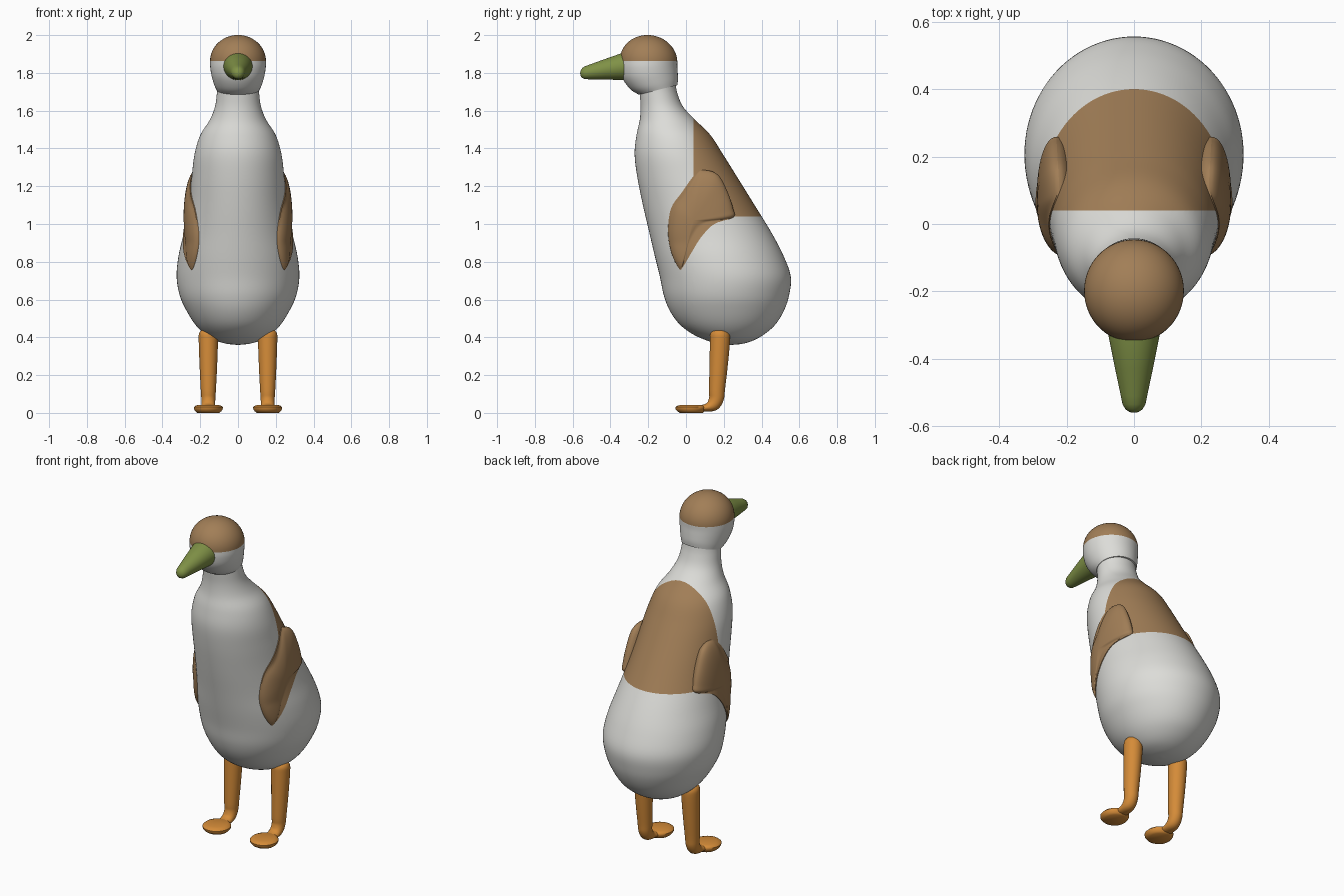
import bpy, bmesh, math

if "Cube" in bpy.data.objects:
    bpy.data.objects.remove(bpy.data.objects["Cube"])

def material(name, rgb):
    m = bpy.data.materials.new(name)
    m.diffuse_color = (*rgb, 1)
    m.use_nodes = True
    m.node_tree.nodes["Principled BSDF"].inputs["Base Color"].default_value = m.diffuse_color
    return m

WHITE = material("off_white", (0.72, 0.72, 0.69))
BROWN = material("brown", (0.36, 0.21, 0.095))
GREEN = material("olive_green", (0.215, 0.285, 0.062))
ORANGE = material("orange", (0.66, 0.26, 0.04))

def smooth_keys(keys, steps):
    """Catmull-Rom interpolation of a list of equal-length tuples."""
    out = []
    n = len(keys)
    for i in range(n - 1):
        a, b, c, d = (keys[max(i - 1, 0)], keys[i], keys[i + 1], keys[min(i + 2, n - 1)])
        for s in range(steps):
            t = s / steps
            out.append(tuple(
                0.5 * (2 * q + (r - p) * t + (2 * p - 5 * q + 4 * r - w) * t * t
                       + (3 * q - p - 3 * r + w) * t ** 3)
                for p, q, r, w in zip(a, b, c, d)))
    out.append(tuple(keys[-1]))
    return out

def skin(name, rings, mats, rule=None, cuts=()):
    """Bridge rings of points, cap both ends, colour faces by a rule."""
    bm = bmesh.new()
    vs = [[bm.verts.new(p) for p in ring] for ring in rings]
    n = len(vs[0])
    for a, b in zip(vs, vs[1:]):
        for i in range(n):
            j = (i + 1) % n
            bm.faces.new((a[i], a[j], b[j], b[i]))
    bm.faces.new(vs[0])
    bm.faces.new(vs[-1])
    for co, no in cuts:
        bmesh.ops.bisect_plane(bm, geom=bm.verts[:] + bm.edges[:] + bm.faces[:],
                               dist=1e-5, plane_co=co, plane_no=no)
    bmesh.ops.recalc_face_normals(bm, faces=bm.faces[:])
    for f in bm.faces:
        f.smooth = True
        if rule:
            f.material_index = 1 if rule(f.calc_center_median()) else 0
    for e in bm.edges:
        if len(e.link_faces) == 2 and e.calc_face_angle(0) > 0.8:
            e.smooth = False
    me = bpy.data.meshes.new(name)
    bm.to_mesh(me)
    bm.free()
    for m in mats:
        me.materials.append(m)
    ob = bpy.data.objects.new(name, me)
    bpy.context.collection.objects.link(ob)
    return ob

def oval(x, y, z, rx, ry, tilt=0.0, n=64):
    """Ellipse ring; tilt turns it about the x axis."""
    pts = []
    for i in range(n):
        a = 2 * math.pi * i / n
        v = ry * math.sin(a)
        pts.append((x + rx * math.cos(a), y + v * math.cos(tilt), z + v * math.sin(tilt)))
    return pts

# Body: (z, front y, back y, half width)
BODY = smooth_keys([
    (.36, .23, .24, .005), (.366, .17, .30, .06), (.385, .105, .36, .125),
    (.42, .03, .42, .18), (.47, -.035, .475, .228), (.54, -.085, .518, .272),
    (.62, -.117, .545, .308), (.72, -.138, .555, .325), (.83, -.165, .517, .315),
    (.95, -.193, .455, .288), (1.1, -.228, .363, .262), (1.25, -.258, .27, .245),
    (1.37, -.272, .195, .23), (1.47, -.262, .13, .2), (1.55, -.245, .05, .15),
    (1.62, -.24, -.015, .122), (1.69, -.245, -.045, .112), (1.75, -.25, -.057, .11)], 5)

def body_x(y, z):
    """Half width of the body at a side-view point."""
    for a, b in zip(BODY, BODY[1:]):
        if a[0] <= z <= b[0]:
            t = (z - a[0]) / (b[0] - a[0])
            _, f, k, w = (p + (q - p) * t for p, q in zip(a, b))
            u = (y - (f + k) / 2) / ((k - f) / 2)
            return w * math.sqrt(max(0, 1 - u * u))
    return 0

skin("body", [oval(0, (f + k) / 2, z, w, (k - f) / 2, n=96) for z, f, k, w in BODY],
     [WHITE, BROWN], lambda c: c.y > .04 and c.z > 1.04,
     [((0, .04, 0), (0, 1, 0)), ((0, 0, 1.04), (0, 0, 1))])

# Head: tapered jaw below, brown dome above
jaw = smooth_keys([(-.148, 1.71, .113, .105, .24), (-.168, 1.738, .126, .128, .2),
                   (-.19, 1.785, .14, .147, .1), (-.198, 1.83, .147, .152, .03),
                   (-.198, 1.862, .148, .152, 0)], 4)
dome = []
for i in range(1, 17):
    a = math.pi / 2 * i / 16.2
    dome.append((-.198 - .006 * math.sin(a), 1.862 + .1385 * math.sin(a),
                 .148 * math.cos(a), .152 * math.cos(a), 0))
skin("head", [oval(0, *r) for r in jaw + dome], [WHITE, BROWN], lambda c: c.z > 1.862)

# Beak: cone with rounded tip, rings stacked along y
beak = [(-.25, 1.838, .08, .077), (-.33, 1.835, .076, .073), (-.43, 1.819, .056, .054),
        (-.51, 1.805, .039, .039), (-.535, 1.801, .034, .034), (-.55, 1.799, .025, .026),
        (-.558, 1.798, .013, .014), (-.56, 1.798, .003, .003)]
skin("beak", [oval(0, y, z, rx, rz, math.pi / 2) for y, z, rx, rz in beak], [GREEN])

# Wing outline seen from the side (y, z)
OUTLINE = [(.10, 1.285), (.17, 1.26), (.22, 1.17), (.25, 1.08), (.25, 1.035), (.15, 1.0),
           (.08, .93), (.03, .85), (-.015, .775), (-.035, .762), (-.075, .84),
           (-.095, .95), (-.08, 1.08), (-.02, 1.17), (.05, 1.265)]
k = len(OUTLINE)
edge = smooth_keys(OUTLINE[-1:] + OUTLINE + OUTLINE[:2], 5)[5:5 + 5 * k]
CY, CZ = .04, 1.02

def wing_ring(s, r, outer):
    pts = []
    for ey, ez in edge:
        y, z = CY + r * (ey - CY), CZ + r * (ez - CZ)
        x = .215 + .06 * y + max(0, .9 - z) * .17
        bulge = .07 * math.sqrt(max(0, 1 - r * r))
        x = max(x + bulge, body_x(y, z) + .004) if outer else x - bulge
        pts.append((s * x, y, z))
    return pts

radii = [math.sin(math.pi / 2 * i / 14) for i in range(15)]
radii[0] = .02

# Legs: (y, z, rx, ry, tilt), bending forward at the ankle
LEG = smooth_keys([
    (.18, .446, .008, .008, 0), (.18, .439, .034, .034, 0), (.18, .42, .049, .05, 0),
    (.18, .38, .051, .053, 0), (.172, .24, .046, .048, 0), (.164, .12, .04, .042, 0),
    (.161, .075, .037, .039, -.2), (.142, .042, .036, .034, -.8),
    (.105, .027, .036, .02, -1.4), (.05, .024, .04, .016, -1.57)], 4)
# Feet: (y, z, rx, ry) flat rounded discs
FOOT = [(.028, 0, .058, .06), (.026, .008, .068, .071), (.024, .02, .076, .079),
        (.024, .03, .077, .08), (.026, .037, .07, .073), (.03, .043, .052, .055)]

for side, s in (("right", 1), ("left", -1)):
    skin("wing_" + side, [wing_ring(s, r, True) for r in radii]
         + [wing_ring(s, r, False) for r in reversed(radii)], [BROWN])
    skin("leg_" + side, [oval(s * .157, *r, n=32) for r in LEG], [ORANGE])
    skin("foot_" + side, [oval(s * .157, *r, n=40) for r in FOOT], [ORANGE])
